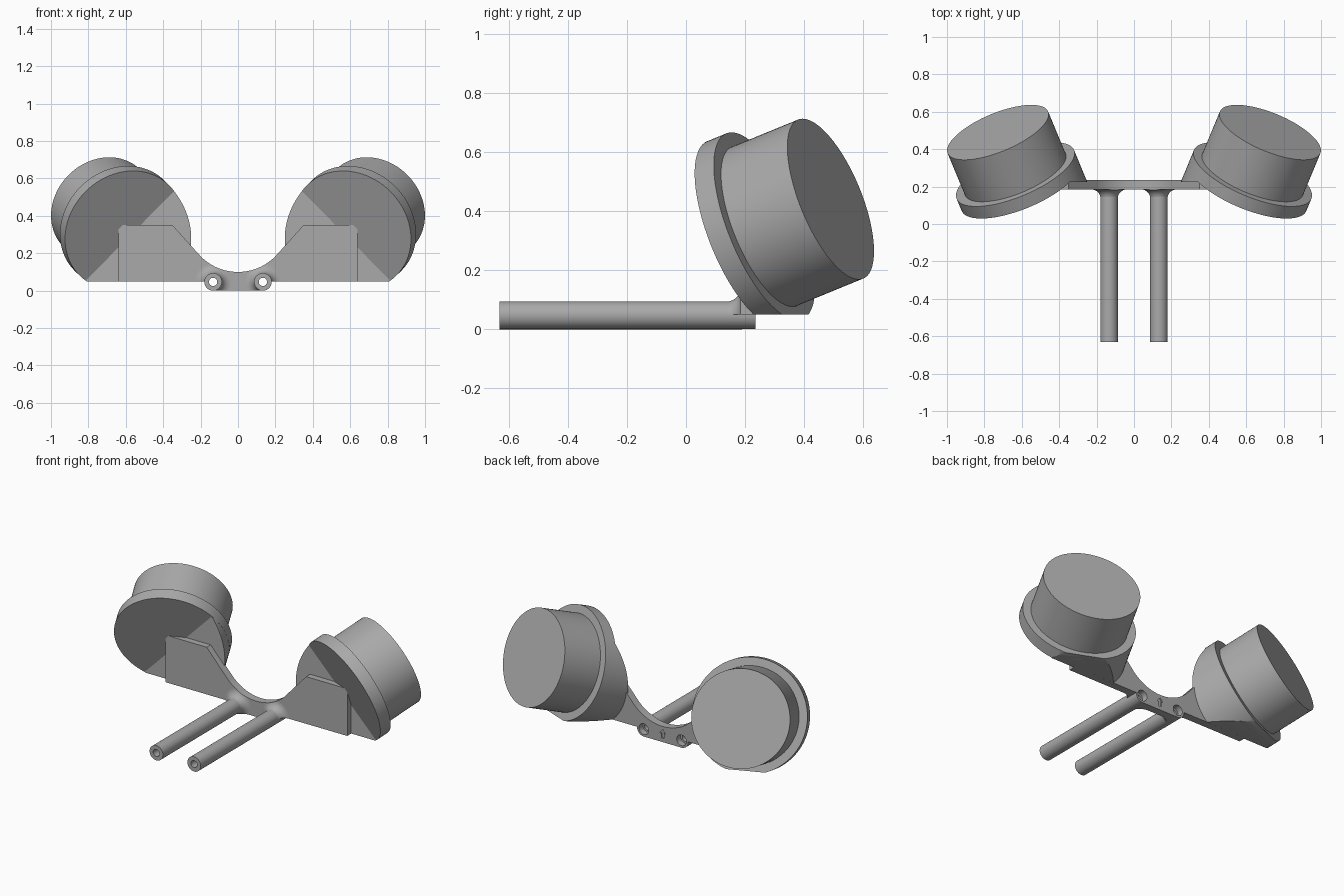
import bpy, bmesh
from math import sin, cos, pi, radians
from mathutils import Vector, Matrix

if "Cube" in bpy.data.objects:
    bpy.data.objects.remove(bpy.data.objects["Cube"], do_unlink=True)

grey = bpy.data.materials.new("plain_grey")
grey.use_nodes = True
colour = (0.4, 0.4, 0.4, 1)
grey.diffuse_color = colour
grey.node_tree.nodes["Principled BSDF"].inputs["Base Color"].default_value = colour

FRONT, BACK = 0.185, 0.235      # bracket plate
BASE = 0.05                     # underside of the wings
TUBE_X, TUBE_Z, TUBE_R = 0.133, 0.047, 0.047


def finish(bm, name):
    bmesh.ops.recalc_face_normals(bm, faces=bm.faces)
    mesh = bpy.data.meshes.new(name)
    bm.to_mesh(mesh)
    bm.free()
    mesh.materials.append(grey)
    ob = bpy.data.objects.new(name, mesh)
    bpy.context.collection.objects.link(ob)
    return ob


def rod(name, start, end, radius, cuts=()):
    """Cylinder between two points, trimmed by planes (point, kept side)."""
    start, end = Vector(start), Vector(end)
    axis = end - start
    place = Matrix.Translation((start + end) / 2) @ axis.to_track_quat('Z', 'Y').to_matrix().to_4x4()
    bm = bmesh.new()
    bmesh.ops.create_cone(bm, cap_ends=True, segments=96, radius1=radius, radius2=radius,
                          depth=axis.length, matrix=place)
    for co, no in cuts:
        res = bmesh.ops.bisect_plane(bm, geom=bm.verts[:] + bm.edges[:] + bm.faces[:],
                                     plane_co=co, plane_no=no, clear_inner=True)
        edges = [e for e in res["geom_cut"] if isinstance(e, bmesh.types.BMEdge)]
        if edges:
            bmesh.ops.edgeloop_fill(bm, edges=edges)
    return finish(bm, name)


def prism(name, outline, y0, y1):
    bm = bmesh.new()
    face = bm.faces.new([bm.verts.new((x, y0, z)) for x, z in outline])
    res = bmesh.ops.extrude_face_region(bm, geom=[face])
    bmesh.ops.translate(bm, vec=(0, y1 - y0, 0),
                        verts=[v for v in res["geom"] if isinstance(v, bmesh.types.BMVert)])
    return finish(bm, name)


def lathe(name, profile, x, z):
    """Spin (radius, y) points around a lengthwise axis."""
    bm = bmesh.new()
    verts = [bm.verts.new((x + r, y, z)) for r, y in profile]
    edges = [bm.edges.new(pair) for pair in zip(verts, verts[1:])]
    bmesh.ops.spin(bm, geom=verts + edges, cent=(x, 0, z), axis=(0, 1, 0),
                   angle=2 * pi, steps=64, use_merge=True)
    bmesh.ops.remove_doubles(bm, verts=bm.verts, dist=1e-5)
    return finish(bm, name)


def boolean(ob, helper, operation):
    mod = ob.modifiers.new(operation.lower(), 'BOOLEAN')
    mod.operation, mod.object, mod.solver = operation, helper, 'EXACT'
    helper.hide_render = True
    helper.hide_viewport = True


def mirrored(half):
    return half + [(-x, z) for x, z in reversed(half) if x > 1e-6]


# Bracket plate: raised wings, arched bridge, rounded belly under the tubes
half = [(0.28 * sin(radians(a)), 0.38 - 0.28 * cos(radians(a))) for a in range(0, 46, 3)]
half += [(0.35, 0.35), (0.64, 0.35), (0.64, BASE)]
half += [(TUBE_X + TUBE_R * cos(radians(a)), TUBE_Z + TUBE_R * sin(radians(a)))
         for a in range(3, -91, -6)]
half += [(TUBE_X, 0)]
outline = mirrored(half[:-1])
plate = prism("bracket_plate", outline, FRONT, BACK)
flare_limit = prism("flare_limit_helper", outline, 0.1, 0.215)

# Shallow arrow mark between the tubes
arrow = mirrored([(0, 0.08), (0.022, 0.055), (0.009, 0.055), (0.009, 0.025)])
boolean(plate, prism("arrow_cutter", arrow, BACK - 0.008, BACK + 0.02), 'DIFFERENCE')

rounded = [plate]
for side, sx in (("left", 1), ("right", -1)):
    # Hollow tube with a flared root and a wider socket at the back
    x = sx * TUBE_X
    tube = rod(side + "_tube", (x, -0.632, TUBE_Z), (x, 0.19, TUBE_Z), TUBE_R)
    fillet = [(TUBE_R - 0.001 + 0.05 * (1 - cos(radians(a))), 0.135 + 0.05 * sin(radians(a)))
              for a in range(0, 91, 9)]
    flare = lathe(side + "_tube_flare", [(0, 0.135)] + fillet + [(0.096, 0.19), (0, 0.19)], x, TUBE_Z)
    boolean(flare, flare_limit, 'INTERSECT')
    bore = rod(side + "_bore_cutter", (x, -0.7, TUBE_Z), (x, 0.3, TUBE_Z), 0.022)
    socket = rod(side + "_socket_cutter", (x, 0.196, TUBE_Z), (x, 0.3, TUBE_Z), 0.034)
    for ob in (tube, flare, plate):
        boolean(ob, bore, 'DIFFERENCE')
    boolean(plate, socket, 'DIFFERENCE')

    # Tilted drum, its flange, and the flange's extension down to the plate
    axis = Vector((sx * 0.36, 0.865, 0.355)).normalized()
    rear = Vector((sx * 0.728, 0.49, 0.441))
    floor = ((0, 0, BASE), (0, 0, 1))
    drum = rod(side + "_drum", rear - axis * 0.3, rear, 0.291)
    flange = rod(side + "_flange", rear - axis * 0.335, rear - axis * 0.26, 0.34, [floor])
    saddle = rod(side + "_flange_saddle", rear - axis * 0.8, rear - axis * 0.261, 0.3395,
                 [floor, ((0, 0.225, 0), (0, 1, 0))])
    rounded += [tube, flare, drum, flange, saddle]

# Smooth round walls, crisp edges
bpy.ops.object.select_all(action='DESELECT')
for ob in rounded:
    ob.select_set(True)
bpy.context.view_layer.objects.active = plate
bpy.ops.object.shade_smooth_by_angle(angle=radians(30))
